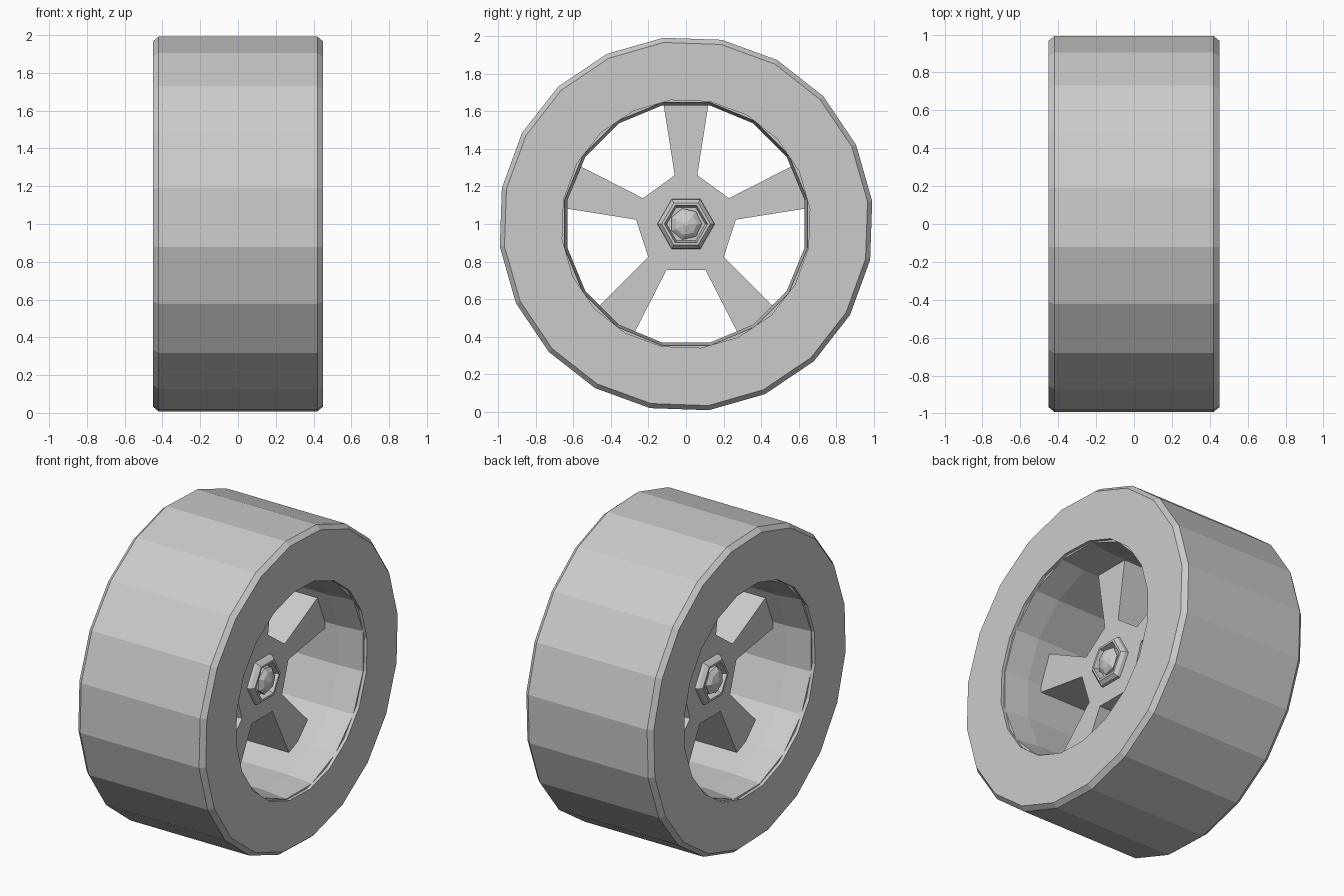
import bpy
import bmesh
from math import sin, cos, pi, radians

if "Cube" in bpy.data.objects:
    bpy.data.objects.remove(bpy.data.objects["Cube"], do_unlink=True)

grey = bpy.data.materials.new("plain grey")
grey.use_nodes = True
grey.diffuse_color = (0.6, 0.6, 0.6, 1)
grey.node_tree.nodes["Principled BSDF"].inputs["Base Color"].default_value = (0.6, 0.6, 0.6, 1)


def finish(name, bm):
    bmesh.ops.recalc_face_normals(bm, faces=bm.faces)
    mesh = bpy.data.meshes.new(name)
    bm.to_mesh(mesh)
    bm.free()
    mesh.materials.append(grey)
    obj = bpy.data.objects.new(name, mesh)
    obj.location.z = 1
    bpy.context.collection.objects.link(obj)
    return obj


def lathe(name, profile, sides, phase=0, closed=True):
    """Spin (x, radius) points round the x axis; open profiles get capped."""
    bm = bmesh.new()
    rings = []
    for x, r in profile:
        angles = [radians(phase) + 2 * pi * i / sides for i in range(sides)]
        rings.append([bm.verts.new((x, r * cos(a), r * sin(a))) for a in angles])
    following = rings[1:] + rings[:1] if closed else rings[1:]
    for a, b in zip(rings, following):
        for i in range(sides):
            j = (i + 1) % sides
            bm.faces.new((a[i], a[j], b[j], b[i]))
    if not closed:
        bm.faces.new(rings[0])
        bm.faces.new(rings[-1])
    return finish(name, bm)


# Tyre: wide tread, small shoulder bevel, flat sidewalls
half = [(0.42, 1.0), (0.45, 0.975), (0.45, 0.665)]
tyre = [(-x, r) for x, r in reversed(half)] + half
lathe("tyre", tyre, 20, phase=7)

# Rim barrel set slightly inside the tyre opening
lathe("rim", [(-0.43, 0.7), (0.43, 0.7), (0.43, 0.66), (0.27, 0.645),
              (-0.27, 0.645), (-0.43, 0.66)], 16, phase=11.25)

# Hub with five flared spokes, extruded from one star outline
bm = bmesh.new()
outline = []
for k in range(5):
    a = pi / 2 + 2 * pi * k / 5
    for u, w in ((0.26, -0.06), (0.66, -0.123), (0.66, 0.123), (0.26, 0.06)):
        outline.append((u * cos(a) - w * sin(a), u * sin(a) + w * cos(a)))
front = [bm.verts.new((0.17, y, z)) for y, z in outline]
back = [bm.verts.new((-0.17, y, z)) for y, z in outline]
for i in range(len(outline)):
    j = (i + 1) % len(outline)
    bm.faces.new((front[i], front[j], back[j], back[i]))
for ring in (front, back):
    bm.faces.new([v for i, v in enumerate(ring) if i % 4 in (0, 3)])
    for k in range(0, len(ring), 4):
        bm.faces.new(ring[k:k + 4])
finish("hub_and_spokes", bm)

# Hex nut and domed bolt on each side
for side, s in (("left", 1), ("right", -1)):
    lathe(side + "_nut", [(s * 0.16, 0.155), (s * 0.19, 0.15), (s * 0.21, 0.13),
                          (s * 0.21, 0.115), (s * 0.16, 0.1)], 6)
    lathe(side + "_bolt", [(s * 0.16, 0.085), (s * 0.2, 0.085),
                           (s * 0.22, 0.06), (s * 0.235, 0.01)], 7, closed=False)
